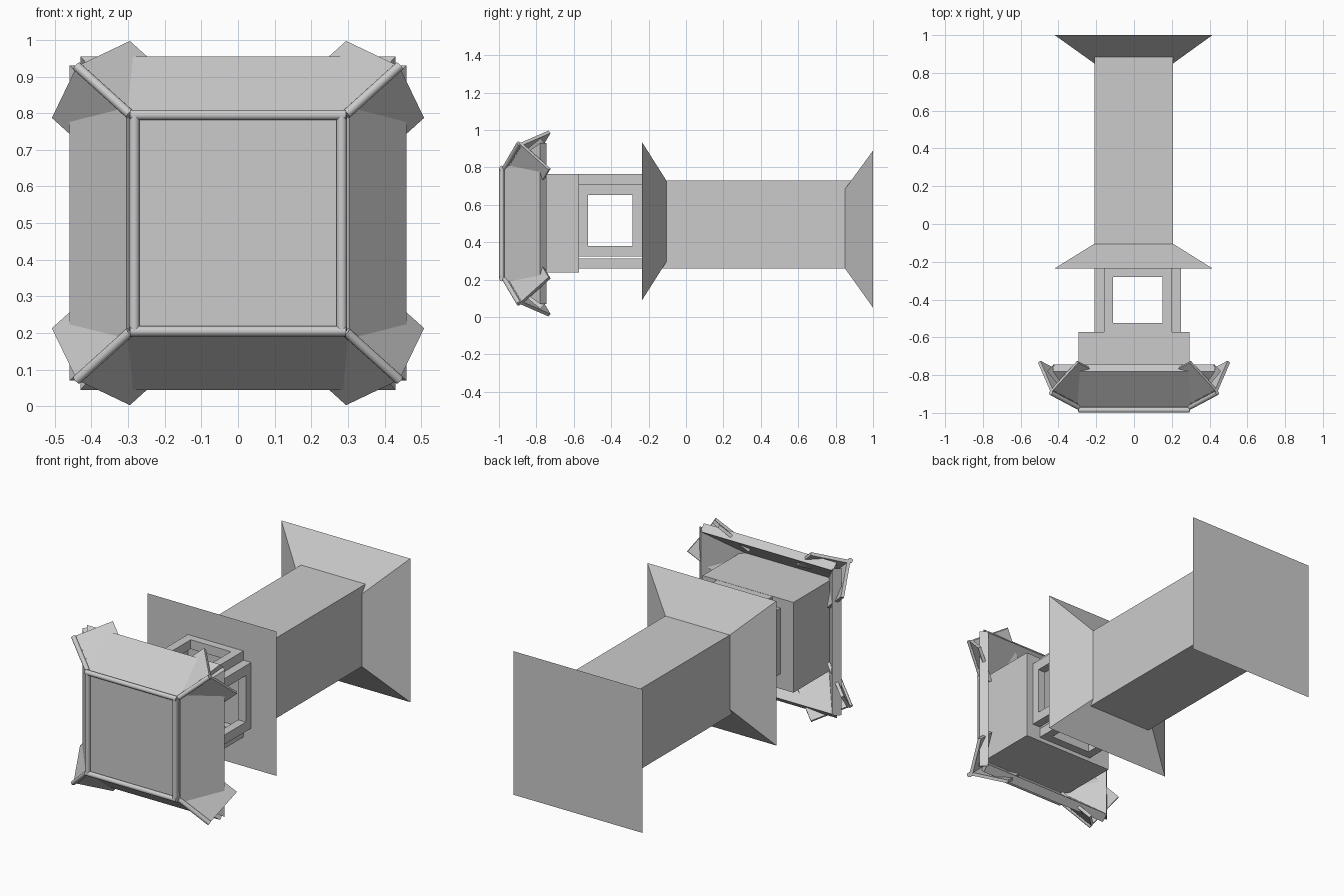
import bpy, bmesh, math
from mathutils import Vector as V

if "Cube" in bpy.data.objects:
    bpy.data.objects.remove(bpy.data.objects["Cube"])

ZC = 0.5  # height of the long axis


def solid(name, verts, faces):
    bm = bmesh.new()
    vs = [bm.verts.new(v) for v in verts]
    for f in faces:
        bm.faces.new([vs[i] for i in f])
    bmesh.ops.recalc_face_normals(bm, faces=bm.faces)
    me = bpy.data.meshes.new(name)
    bm.to_mesh(me)
    bm.free()
    ob = bpy.data.objects.new(name, me)
    bpy.context.collection.objects.link(ob)
    return ob


def loft(name, a, b):
    """Closed solid between two quads with matching corners."""
    return solid(name, list(a) + list(b),
                 [(0, 1, 2, 3), (7, 6, 5, 4)] + [(i, (i + 1) % 4, (i + 1) % 4 + 4, i + 4) for i in range(4)])


def rect(y, x0, x1, z0, z1):
    return [(x0, y, z0), (x1, y, z0), (x1, y, z1), (x0, y, z1)]


def box(name, x0, x1, y0, y1, z0, z1):
    return loft(name, rect(y0, x0, x1, z0, z1), rect(y1, x0, x1, z0, z1))


def rod(name, a, b, r):
    a, b = V(a), V(b)
    bpy.ops.mesh.primitive_cylinder_add(vertices=16, radius=r, depth=(b - a).length, location=(a + b) / 2)
    ob = bpy.context.object
    ob.name = name
    ob.rotation_euler = (b - a).to_track_quat('Z', 'Y').to_euler()
    bpy.ops.object.shade_smooth_by_angle(angle=math.radians(40))


def frame(name, outer, hole, place):
    """Flat rectangular frame with an opening; place(u, y, side) gives a 3D point."""
    def ring(r):
        u0, u1, y0, y1 = r
        return [(u0, y0), (u1, y0), (u1, y1), (u0, y1)]
    pts = [place(u, y, s) for s in (0, 1) for r in (outer, hole) for u, y in ring(r)]
    faces = []
    for i in range(4):
        j = (i + 1) % 4
        faces += [(i, j, j + 4, i + 4), (i + 8, j + 8, j + 12, i + 12),
                  (i, j, j + 8, i + 8), (i + 4, j + 4, j + 12, i + 12)]
    solid(name, pts, faces)


# Long rear body with two flared ends
box("body", -.21, .207, -.15, .93, .26, .73)
loft("front_flare", rect(-.235, -.42, .415, .09, .935), rect(-.105, -.21, .207, .295, .73))
loft("rear_flare", rect(.85, -.21, .207, .26, .685), rect(1, -.42, .415, .05, .89))

# Open neck made of four window frames
for n, x in (("left", -.21), ("right", .2)):
    frame("neck_frame_" + n, (.325, .71, -.575, -.235), (.38, .652, -.525, -.285),
          lambda u, y, s: (x + .05 * s, y, u))
for n, z in (("bottom", .26), ("top", .71)):
    frame("neck_frame_" + n, (-.16, .2, -.575, -.235), (-.11, .15, -.523, -.28),
          lambda u, y, s: (u, y, z + .054 * s))

# Head block and front panel
box("head_block", -.295, .293, -.96, -.572, .237, .765)
box("front_panel", -.29, .29, -.975, -.95, .21, .795)

# Rods around the front panel
for s in (-1, 1):
    rod("horizontal_rod", (-.295, -.985, ZC + .295 * s), (.295, -.985, ZC + .295 * s), .014)
    rod("vertical_rod", (.283 * s, -.985, ZC - .295), (.283 * s, -.985, ZC + .295), .014)

# Sloped slabs: (y, distance out) section, widening towards the back
section = [(-.97, .30, .295), (-.78, .455, .43), (-.745, .42, .43), (-.935, .265, .295)]
for s in (-1, 1):
    loft("slab_top_bottom", [(-w, y, ZC + s * d) for y, d, w in section],
         [(w, y, ZC + s * d) for y, d, w in section])
    loft("slab_side", [(s * (d + .005), y, ZC - w) for y, d, w in section],
         [(s * (d + .005), y, ZC + w) for y, d, w in section])

# Folded corner plates with a ridge rod
B, E = V((.295, -.97, .297)), V((.44, -.893, .428))
for sx in (-1, 1):
    for sz in (-1, 1):
        def m(p):
            return (sx * p.x, p.y, ZC + sz * p.z)
        for n, tip in (("upright", V((.295, -.735, .497))), ("side", V((.508, -.735, .287)))):
            quad = [B, E, tip, B + tip - E]
            nrm = (E - B).cross(tip - E).normalized()
            if nrm.y < 0:
                nrm = -nrm
            loft("corner_plate_" + n, [m(p) for p in quad], [m(p + nrm * .018) for p in quad])
        rod("corner_rod", m(B), m(E), .013)
